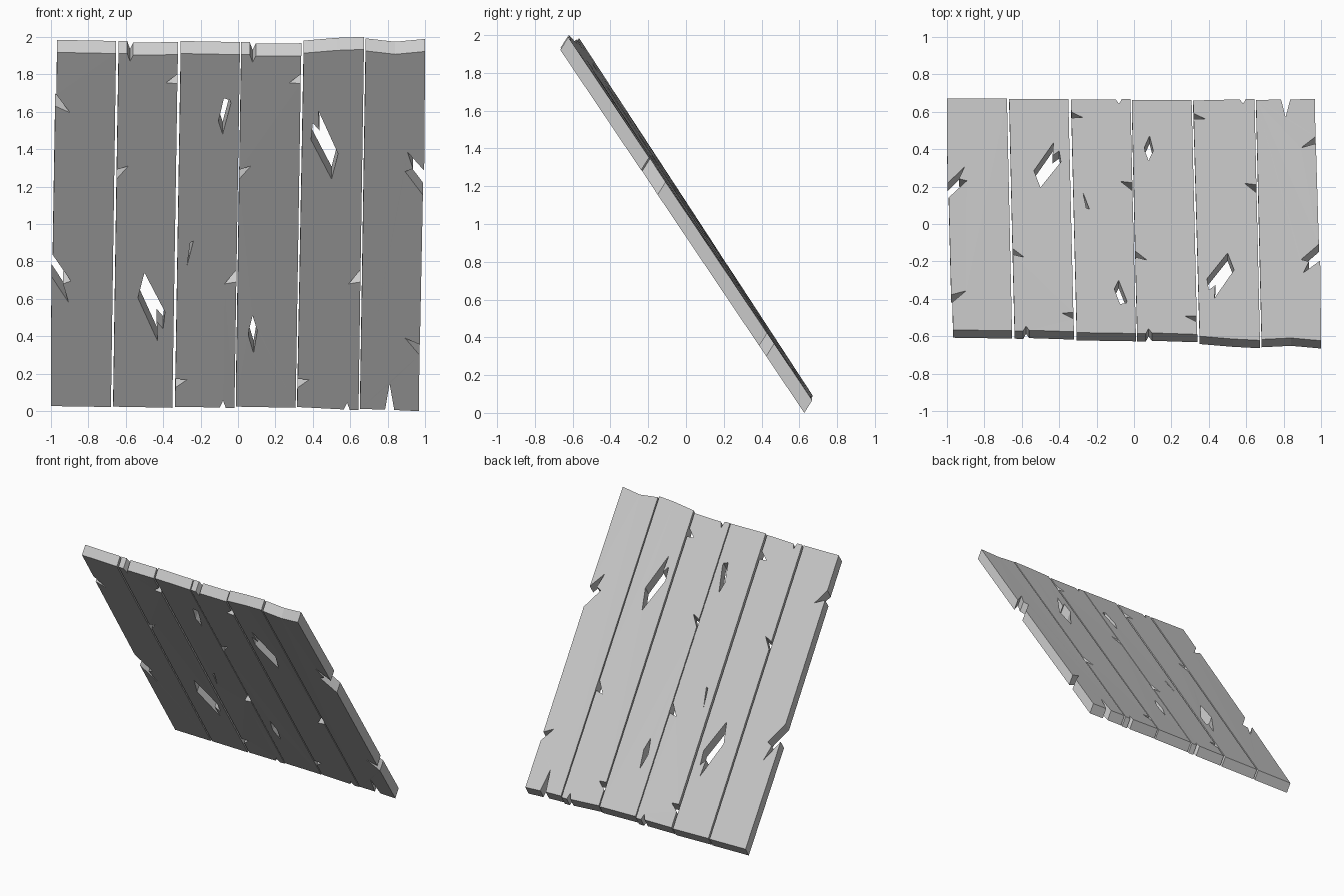
import bpy, bmesh
from mathutils import Vector
from mathutils.geometry import tessellate_polygon

if "Cube" in bpy.data.objects:
    bpy.data.objects.remove(bpy.data.objects["Cube"])

THICK = Vector((0, 0.042, 0.067))   # front face to back face


def lean(x, z):
    """Place a front-view point on the slightly twisted leaning panel."""
    t = (x + 1) / 2
    return Vector((x, (0.645 - 0.653 * z) * (1 - t) + (0.626 - 0.672 * z) * t, z))


def plank(name, outline, holes=()):
    loops = [outline] + list(holes)
    flat = [p for lp in loops for p in lp]
    n = len(flat)
    tris = tessellate_polygon([[Vector((x, z, 0)) for x, z in lp] for lp in loops])
    bm = bmesh.new()
    front = [bm.verts.new(lean(x, z)) for x, z in flat]
    back = [bm.verts.new(lean(x, z) + THICK) for x, z in flat]
    for t in tris:
        bm.faces.new([front[i] for i in t])
        bm.faces.new([back[i] for i in reversed(t)])
    start = 0
    for lp in loops:
        m = len(lp)
        for i in range(m):
            a, b = start + i, start + (i + 1) % m
            bm.faces.new((front[a], front[b], back[b], back[a]))
        start += m
    bmesh.ops.recalc_face_normals(bm, faces=bm.faces[:])
    me = bpy.data.meshes.new(name)
    bm.to_mesh(me)
    bm.free()
    bpy.context.collection.objects.link(bpy.data.objects.new(name, me))


def upright(xl, xr, top):
    """Plank with two side nicks and a split in its top end."""
    z = top
    return [(xl, 0.024), (xl + 0.018, 1.24), (xl + 0.081, 1.31), (xl + 0.019, 1.29),
            (xl + 0.029, z), (xl + 0.075, z), (xl + 0.09, z - 0.042), (xl + 0.107, z - 0.008),
            (xr, z - 0.006), (xr - 0.002, 1.80), (xr - 0.064, 1.755), (xr - 0.003, 1.75),
            (xr - 0.03, 0.018)]


def flipped(xl, xr, bottom, top):
    """The same plank turned upside down, with its own end heights."""
    b = bottom
    return [(xl, 0.022), (xl + 0.002, 0.125), (xl + 0.064, 0.168), (xl + 0.003, 0.172)] + top + [
            (xr - 0.018, 0.755), (xr - 0.082, 0.68), (xr - 0.019, 0.69), (xr - 0.029, b),
            (xr - 0.075, b), (xr - 0.09, b + 0.04), (xr - 0.107, b + 0.004)]


# large and small knot holes
big = [(.50, 1.24), (.535, 1.375), (.43, 1.605), (.435, 1.50), (.40, 1.54), (.39, 1.45)]
big_turned = [(-x, 1.98 - z) for x, z in big]
small_upper = [(-.082, 1.48), (-.038, 1.645), (-.04, 1.66), (-.075, 1.672), (-.105, 1.55)]
small_lower = [(.078, .51), (.103, .43), (.083, .31), (.055, .405), (.06, .44)]
slit = [(-.273, .775), (-.238, .91), (-.255, .90)]

# outer planks with broken edges
plank("plank_left_outer", [
    (-1.0, .027), (-.997, .72), (-.905, .58), (-.935, .68), (-.893, .695), (-.99, .835),
    (-.977, 1.63), (-.898, 1.595), (-.97, 1.69), (-.967, 1.917), (-.652, 1.911), (-.679, .022)])
plank("plank_right_outer", [
    (.652, .012), (.682, 1.925), (.84, 1.907), (1.0, 1.922), (.995, 1.285), (.905, 1.385),
    (.935, 1.295), (.893, 1.28), (.988, 1.155), (.972, .355), (.893, .39), (.97, .30),
    (.966, 0.0), (.835, .006), (.81, .147), (.786, .008)])

# inner planks
plank("plank_2", upright(-.667, -.321, 1.911), [big_turned])
plank("plank_3", flipped(-.337, .01, .016, [(-.306, 1.911), (.01, 1.905)]), [small_upper, slit])
plank("plank_4", upright(-.012, .338, 1.905), [small_lower])
plank("plank_5", flipped(.316, .673, .005, [(.351, 1.913), (.53, 1.928), (.673, 1.933)]), [big])
